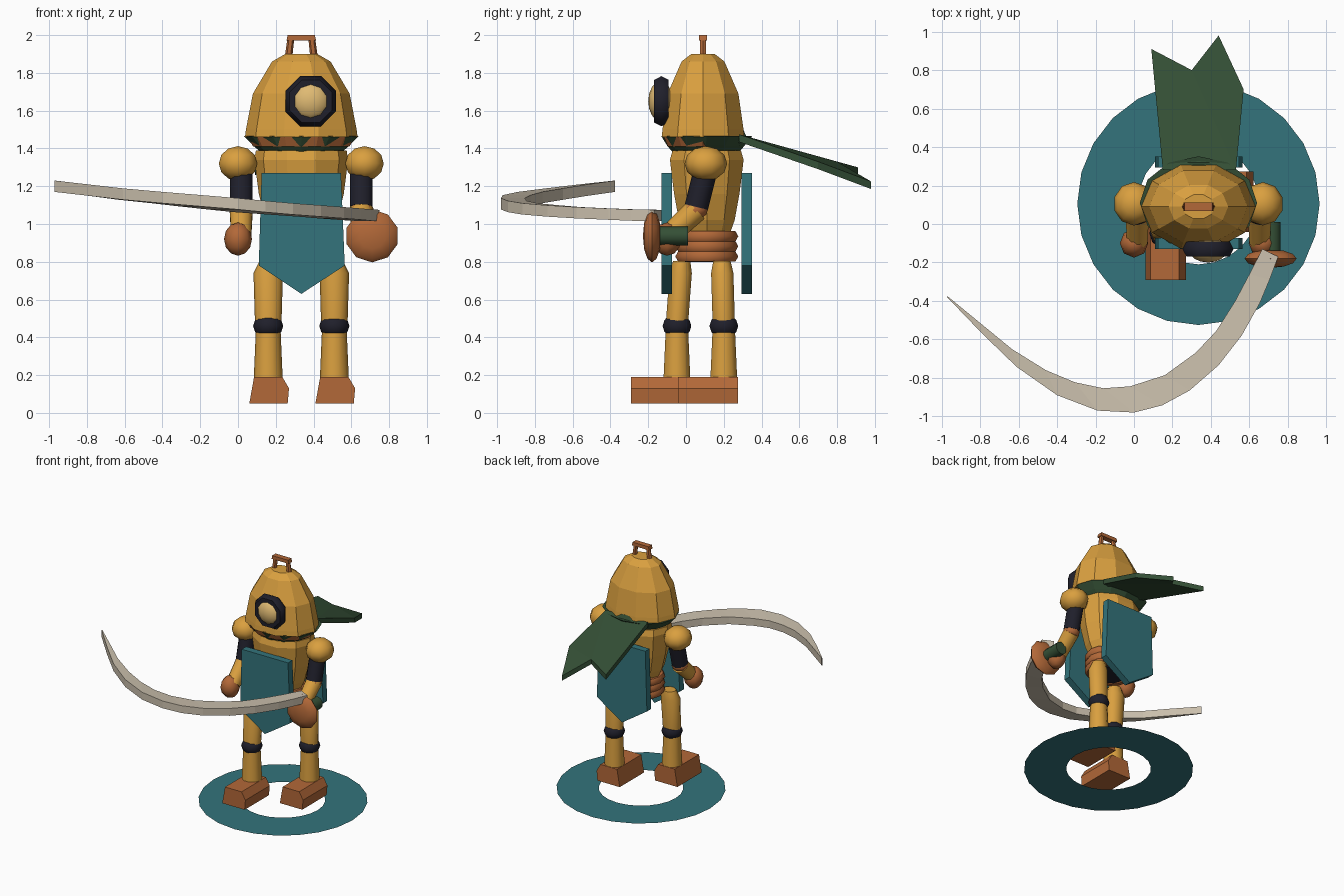
import bpy, bmesh, math
from mathutils import Vector, Matrix

if "Cube" in bpy.data.objects:
    bpy.data.objects.remove(bpy.data.objects["Cube"])

CX, CY = 0.335, 0.09   # body axis


def material(name, rgb):
    m = bpy.data.materials.new(name)
    m.diffuse_color = (*rgb, 1)
    m.use_nodes = True
    m.node_tree.nodes["Principled BSDF"].inputs["Base Color"].default_value = m.diffuse_color
    return m


YELLOW = material("ochre_paint", (0.70, 0.35, 0.05))
COPPER = material("copper", (0.45, 0.14, 0.04))
TEAL = material("teal", (0.033, 0.175, 0.20))
GREEN = material("dark_green_cloth", (0.035, 0.08, 0.037))
NAVY = material("dark_rubber", (0.014, 0.014, 0.024))
STEEL = material("pale_steel", (0.60, 0.53, 0.42))
GLASS = material("amber_glass", (0.74, 0.49, 0.17))


def finish(name, bm, mat, smooth=None):
    bmesh.ops.recalc_face_normals(bm, faces=bm.faces)
    me = bpy.data.meshes.new(name)
    bm.to_mesh(me)
    bm.free()
    ob = bpy.data.objects.new(name, me)
    bpy.context.collection.objects.link(ob)
    me.materials.append(mat)
    if smooth:
        bpy.ops.object.select_all(action='DESELECT')
        ob.select_set(True)
        bpy.context.view_layer.objects.active = ob
        bpy.ops.object.shade_smooth_by_angle(angle=math.radians(smooth))
    return ob


def skin(bm, rings):
    """Bridge equal rings of points and cap both ends."""
    vs = [[bm.verts.new(p) for p in r] for r in rings]
    n = len(vs[0])
    for a, b in zip(vs, vs[1:]):
        for i in range(n):
            bm.faces.new((a[i], a[(i + 1) % n], b[(i + 1) % n], b[i]))
    bm.faces.new(vs[0])
    bm.faces.new(vs[-1])


def loft(name, rings, mat, n=10, smooth=None):
    """Stack of ellipses given as (x, y, z, rx, ry)."""
    bm = bmesh.new()
    skin(bm, [[(x + rx * math.cos(i * math.tau / n), y + ry * math.sin(i * math.tau / n), z)
               for i in range(n)] for x, y, z, rx, ry in rings])
    return finish(name, bm, mat, smooth)


def limb(name, p, q, r1, r2, mat, n=10, smooth=50):
    p, q = Vector(p), Vector(q)
    d = q - p
    bm = bmesh.new()
    bmesh.ops.create_cone(bm, cap_ends=True, segments=n, radius1=r1, radius2=r2, depth=d.length,
                          matrix=Matrix.Translation((p + q) / 2) @ d.to_track_quat('Z', 'Y').to_matrix().to_4x4())
    return finish(name, bm, mat, smooth)


def ball(name, c, s, mat, u=8, v=6, smooth=50, rot=None):
    bm = bmesh.new()
    m = Matrix.Translation(c) @ Matrix.Diagonal((*s, 1)) @ (rot or Matrix())
    bmesh.ops.create_uvsphere(bm, u_segments=u, v_segments=v, radius=1, matrix=m)
    return finish(name, bm, mat, smooth)


def torus(name, c, rx, ry, minor, mat, n=12, k=6, rot=None, phase=0.0, smooth=60):
    bm = bmesh.new()
    rings = []
    for i in range(n):
        a = (i + phase) * math.tau / n
        ring = []
        for j in range(k):
            b = j * math.tau / k
            w = minor * math.cos(b)
            p = Vector(((rx + w) * math.cos(a), (ry + w) * math.sin(a), minor * math.sin(b)))
            ring.append(bm.verts.new(Vector(c) + (rot @ p if rot else p)))
        rings.append(ring)
    for i in range(n):
        a, b = rings[i], rings[(i + 1) % n]
        for j in range(k):
            bm.faces.new((a[j], b[j], b[(j + 1) % k], a[(j + 1) % k]))
    return finish(name, bm, mat, smooth)


def slab(name, pts, y0, y1, mat):
    """Front profile (x, z) extruded along y."""
    bm = bmesh.new()
    skin(bm, [[(x, y, z) for x, z in pts] for y in (y0, y1)])
    return finish(name, bm, mat)


FRONT = Matrix.Rotation(math.pi / 2, 3, 'X')

# Floor ring
bm = bmesh.new()
loops = [[bm.verts.new((CX + r * math.cos(i * math.tau / 24), 0.105 + r * math.sin(i * math.tau / 24), 0))
          for i in range(24)] for r in (0.63, 0.315)]
for i in range(24):
    j = (i + 1) % 24
    bm.faces.new((loops[0][i], loops[0][j], loops[1][j], loops[1][i]))
finish("floor_ring", bm, TEAL)

# Helmet, rim and carrying handle
loft("helmet", [(CX, CY, z, r, r * 0.77) for z, r in
                ((1.46, 0.298), (1.50, 0.293), (1.69, 0.256), (1.86, 0.155), (1.90, 0.085))], YELLOW)
loft("helmet_rim", [(CX, CY, 1.41, 0.255, 0.195), (CX, CY, 1.47, 0.29, 0.222)], COPPER)
for s in (-1, 1):
    limb("handle_post", (CX + s * 0.068, CY, 1.88), (CX + s * 0.055, CY, 1.985), 0.02, 0.018, COPPER, 6)
slab("handle_bar", [(CX - 0.078, 1.972), (CX + 0.078, 1.972), (CX + 0.072, 2.0), (CX - 0.072, 2.0)],
     CY - 0.022, CY + 0.022, COPPER)

# Porthole eye
torus("porthole_frame", (0.385, -0.13, 1.65), 0.10, 0.10, 0.044, NAVY, 8, 6, FRONT, 0.5)
ball("porthole_glass", (0.385, -0.135, 1.65), (0.105, 0.065, 0.105), GLASS, 10, 8,
     rot=Matrix.Rotation(math.pi / 2, 4, 'X'))

# Scarf collar and split tail
loft("scarf_collar", [(CX, 0.105, 1.385, 0.22, 0.18), (CX, 0.105, 1.415, 0.255, 0.205),
                      (CX, 0.11, 1.467, 0.305, 0.242), (CX, 0.11, 1.45, 0.2, 0.16)], GREEN, 12)
tail = [(0.15, 0.28, 1.455), (0.09, 0.91, 1.28), (0.30, 0.80, 1.31),
        (0.44, 0.98, 1.205), (0.57, 0.70, 1.31), (0.53, 0.28, 1.455)]
bm = bmesh.new()
rows = [[bm.verts.new((x, y, z + dz)) for x, y, z in tail] for dz in (-0.02, 0.02)]
for row in rows:
    for q in ((0, 1, 2), (0, 2, 5), (2, 4, 5), (2, 3, 4)):
        bm.faces.new([row[i] for i in q])
for i in range(6):
    j = (i + 1) % 6
    bm.faces.new((rows[0][i], rows[0][j], rows[1][j], rows[1][i]))
finish("scarf_tail", bm, GREEN)
loft("scarf_knot", [(CX, 0.29, 1.43, 0.18, 0.05), (CX, 0.28, 1.495, 0.06, 0.03)], GREEN, 6)

# Torso, waist coils and pelvis
loft("torso", [(CX, 0.11, z, rx, ry) for z, rx, ry in
               ((0.94, 0.15, 0.125), (1.02, 0.19, 0.155), (1.16, 0.225, 0.182),
                (1.34, 0.248, 0.205), (1.39, 0.24, 0.19))], YELLOW)
loft("waist_core", [(CX, 0.11, 0.80, 0.13, 0.12), (CX, 0.11, 0.97, 0.15, 0.12)], NAVY, 10)
for i, z in enumerate((0.935, 0.882, 0.828)):
    torus("waist_coil", (CX, 0.11, z), 0.16, 0.14, 0.031, COPPER, 14, 6)

# Front and back tabards
tabard = [(0.125, 1.27), (0.545, 1.27), (0.565, 0.78), (CX, 0.63), (0.11, 0.78)]
slab("front_tabard", tabard, -0.13, -0.073, TEAL)
slab("back_tabard", tabard, 0.295, 0.35, TEAL)

# Legs and feet, one stepping forward
for side, x, y, lean in (("left", 0.16, -0.048, 0.025), ("right", 0.51, 0.20, -0.01)):
    loft(side + "_thigh", [(x, y, 0.47, 0.07, 0.062), (x, y + lean * 0.8, 0.74, 0.078, 0.062),
                           (x + (CX - x) * 0.05, y + lean, 0.805, 0.055, 0.048)], YELLOW, 10, 50)
    loft(side + "_knee", [(x, y, 0.46 + dz, r, r) for dz, r in
                          ((-0.047, 0.055), (-0.03, 0.07), (0, 0.08), (0.03, 0.07), (0.047, 0.055))], NAVY, 10, 50)
    loft(side + "_shin", [(x, y, 0.17, 0.077, 0.075), (x, y, 0.45, 0.065, 0.062)], YELLOW, 10, 50)
    slab(side + "_foot", [(x + dx, z) for dx, z in
                          ((-0.10, 0.05), (0.103, 0.05), (0.11, 0.13), (0.075, 0.19), (-0.075, 0.19))],
         y - 0.242, y + 0.074, COPPER)

# Arms, bent forward
for side, s in (("left", -1), ("right", 1)):
    x = CX + s * 0.335
    e = CX + s * 0.318
    ball(side + "_shoulder", (x, 0.105, 1.32), (0.107, 0.113, 0.092), YELLOW, 10, 6)
    limb(side + "_upper_arm", (e, 0.10, 1.27), (e, 0.055, 1.09), 0.063, 0.063, NAVY)
    ball(side + "_elbow", (e, 0.05, 1.075), (0.066, 0.066, 0.05), COPPER)
    limb(side + "_forearm", (e, 0.055, 1.075), (e, -0.09, 0.94), 0.064, 0.056, YELLOW)
    ball(side + "_hand", (x, -0.10, 0.92), (0.074, 0.075, 0.088), COPPER)

# Sword grip and guard
limb("sword_grip", (0.715, 0.01, 0.937), (0.715, -0.17, 0.937), 0.05, 0.05, GREEN)
ball("sword_guard", (0.71, -0.18, 0.937), (0.142, 0.048, 0.14), COPPER, 10, 6,
     rot=Matrix.Rotation(math.pi / 2, 4, 'X'))

# Curved blade: inner and outer edge paths, rising towards the tip
inner = [(.667, -.13), (.60, -.26), (.526, -.40), (.427, -.557), (.32, -.67), (.16, -.786), (-.02, -.844),
         (-.16, -.854), (-.307, -.823), (-.458, -.76), (-.635, -.65), (-.786, -.526), (-.97, -.375)]
outer = [(.75, -.17), (.705, -.29), (.655, -.41), (.56, -.58), (.44, -.734), (.29, -.865), (.146, -.943),
         (0, -.98), (-.19, -.97), (-.40, -.89), (-.61, -.743), (-.785, -.574), (-.972, -.38)]
bm = bmesh.new()
sections = []
for i, ((ax, ay), (bx, by)) in enumerate(zip(inner, outer)):
    z = 1.045 + 0.155 * (i / 12) ** 1.7
    sections.append([(ax, ay, z + 0.03), (bx, by, z + 0.03), (bx, by, z - 0.03), (ax, ay, z - 0.03)])
skin(bm, sections)
finish("sword_blade", bm, STEEL)
